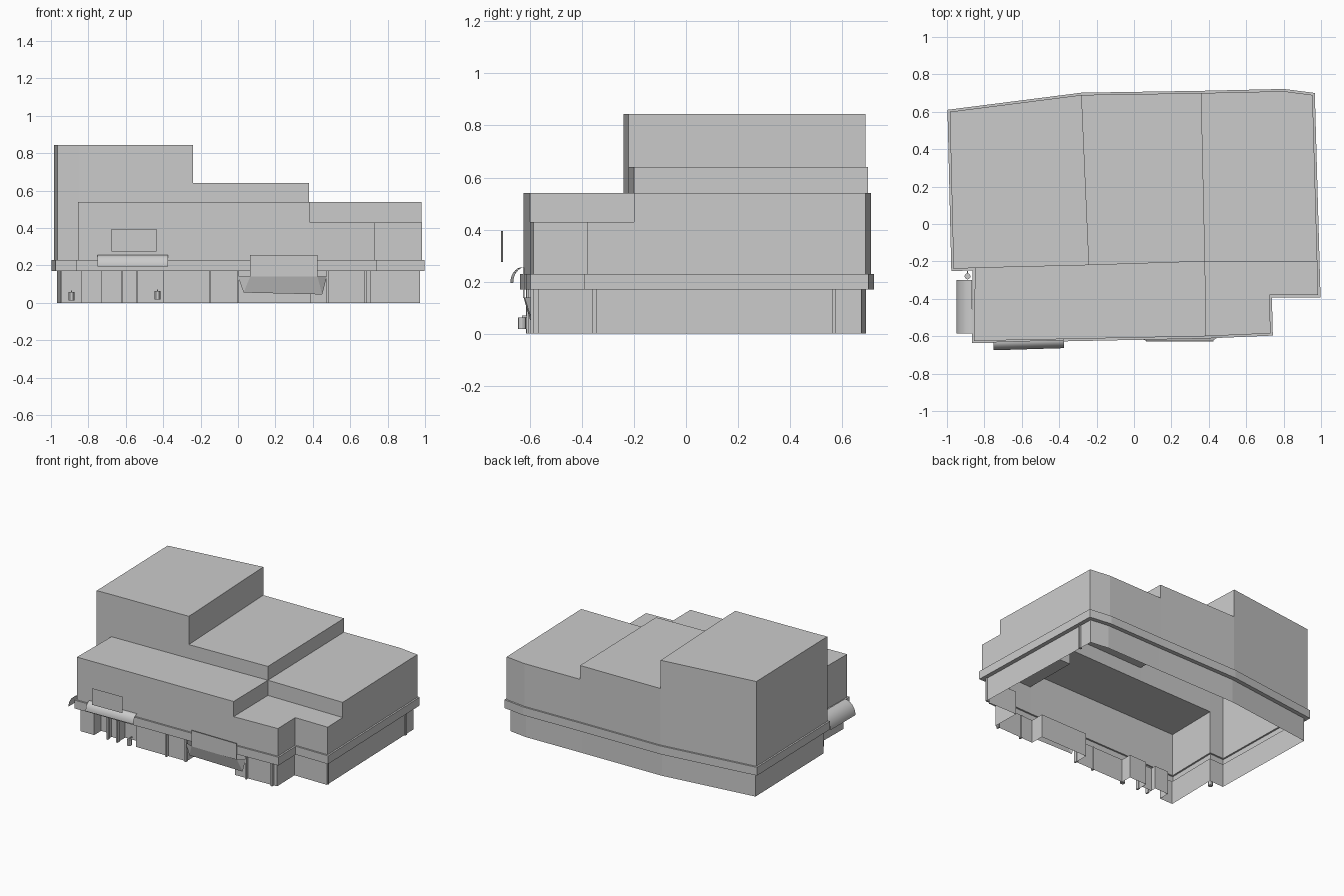
import bpy, bmesh, math
from mathutils import Vector

cube = bpy.data.objects.get("Cube")
if cube:
    bpy.data.objects.remove(cube, do_unlink=True)

grey = bpy.data.materials.new("plain grey")
grey.use_nodes = True
colour = (0.6, 0.6, 0.6, 1)
grey.diffuse_color = colour
grey.node_tree.nodes["Principled BSDF"].inputs["Base Color"].default_value = colour


def build(name, polygons, smooth=False):
    """Object from polygons given as lists of points, welded together."""
    bm = bmesh.new()
    for poly in polygons:
        bm.faces.new([bm.verts.new(p) for p in poly])
    bmesh.ops.remove_doubles(bm, verts=bm.verts, dist=0.0005)
    mesh = bpy.data.meshes.new(name)
    bm.to_mesh(mesh)
    bm.free()
    mesh.materials.append(grey)
    obj = bpy.data.objects.new(name, mesh)
    bpy.context.collection.objects.link(obj)
    for face in mesh.polygons:
        face.use_smooth = smooth
    return obj


def wall(p, q, low, high):
    return [(*p, low), (*q, low), (*q, high), (*p, high)]


def roof(points, z):
    return [(*p, z) for p in points]


def box(x0, x1, y0, y1, z0, z1):
    a, b, c, d = (x0, y0), (x1, y0), (x1, y1), (x0, y1)
    sides = [wall(*e, z0, z1) for e in ((a, b), (b, c), (c, d), (d, a))]
    return sides + [roof((a, b, c, d), z1), roof((d, c, b, a), z0)]


def offset(points, dist):
    """Mitred offset of a counter-clockwise outline, outward when positive."""
    result = []
    for i, p in enumerate(points):
        p = Vector(p)
        a = (p - Vector(points[i - 1])).normalized()
        b = (Vector(points[(i + 1) % len(points)]) - p).normalized()
        na, nb = Vector((a.y, -a.x)), Vector((b.y, -b.x))
        result.append(tuple(p + (na + nb) * dist / (1 + na.dot(nb))))
    return result


# Plan corners
back_left, tall_front = (-0.985, 0.60), (-0.965, -0.24)
d_back, d_front = (-0.85, -0.235), (-0.855, -0.625)
e_front, e_right = (0.385, -0.60), (0.73, -0.585)
notch, notch_out = (0.725, -0.38), (0.985, -0.38)
c_front, c_back, c_bulge = (0.98, -0.20), (0.955, 0.69), (0.80, 0.71)
b_back, a_back = (0.36, 0.70), (-0.28, 0.69)
ab, bc = (-0.24, -0.22), (0.38, -0.20)
outline = [back_left, tall_front, d_back, d_front, e_front, e_right, notch,
           notch_out, c_front, c_back, c_bulge, b_back, a_back]
TALL, MID, LOW, PORCH = 0.845, 0.64, 0.54, 0.43
tops = [TALL, TALL, LOW, LOW, PORCH, PORCH, PORCH, PORCH, LOW, LOW, LOW, MID, TALL]
edges = list(zip(outline, outline[1:] + outline[:1]))

# Hollow upper storeys with stepped roofs
shell = [wall(p, q, 0.23, top) for (p, q), top in zip(edges, tops)]
shell += [
    wall(d_back, ab, LOW, TALL), wall(ab, bc, LOW, MID),
    wall(ab, a_back, MID, TALL), wall(bc, b_back, LOW, MID),
    wall(bc, c_front, PORCH, LOW), wall(e_front, bc, PORCH, LOW),
    roof([back_left, tall_front, d_back, ab, a_back], TALL),
    roof([ab, bc, b_back, a_back], MID),
    roof([bc, c_front, c_back, c_bulge, b_back], LOW),
    roof([d_front, e_front, bc, ab, d_back], LOW),
    roof([e_front, e_right, notch, notch_out, c_front, bc], PORCH),
]
build("upper_storeys", shell)

# Projecting band between the storeys
band_line, ground_line = offset(outline, 0.012), offset(outline, -0.018)
band = []
for i in range(len(outline)):
    j = (i + 1) % len(outline)
    band.append(wall(band_line[i], band_line[j], 0.17, 0.23))
    for inner, z in ((outline, 0.23), (ground_line, 0.17)):
        band.append([(*band_line[i], z), (*band_line[j], z), (*inner[j], z), (*inner[i], z)])
build("storey_band", band)

# Ground floor walls, with recessed openings along the front
FRONT = 3
ground = []
for i, p in enumerate(ground_line):
    q = ground_line[(i + 1) % len(ground_line)]
    if i != FRONT:
        ground.append(wall(p, q, 0, 0.17))
        continue
    p, q = Vector(p), Vector(q)

    def at(x, depth=0):
        point = p.lerp(q, (x - p.x) / (q.x - p.x))
        return (point.x, point.y + depth)

    stops = [p.x, -0.73, -0.62, -0.54, -0.40, 0.0, q.x]
    depths = [0, 0.08, 0.04, 0.08, 0, 0.10]
    for k, depth in enumerate(depths):
        a, b = stops[k], stops[k + 1]
        ground.append(wall(at(a, depth), at(b, depth), 0, 0.17))
        if depth:
            ground.append(wall(at(a), at(a, depth), 0, 0.17))
            ground.append(wall(at(b, depth), at(b), 0, 0.17))
            ground.append(roof([at(a), at(b), at(b, depth), at(a, depth)], 0.169))
build("ground_floor_walls", ground)

# Pilasters on the front and the left side
for x, y in ((-0.62, -0.60), (-0.54, -0.60), (-0.15, -0.597), (0.0, -0.59),
             (0.48, -0.582), (0.68, -0.573)):
    build("front_pilaster", box(x - 0.006, x + 0.006, y - 0.015, y + 0.01, 0, 0.17))
for y, x in ((-0.35, 0.96), (0.57, 0.938)):
    build("side_pilaster", box(x - 0.01, x + 0.012, y - 0.007, y + 0.007, 0, 0.17))


def awning(name, place, start, end, reach, low, high):
    """Curved sheet falling away from a wall."""
    steps = 8
    curve = []
    for i in range(steps + 1):
        t = i / steps * math.pi / 2
        curve.append((reach * math.sin(t), low + (high - low) * math.cos(t)))
    sheet = []
    for (r0, z0), (r1, z1) in zip(curve, curve[1:]):
        sheet.append([place(start, r0, z0), place(end, r0, z0),
                      place(end, r1, z1), place(start, r1, z1)])
    build(name, sheet, smooth=True)


awning("entrance_awning", lambda s, r, z: (s, -0.63 + 0.03 * (s + 0.75) - r, z),
       -0.75, -0.375, 0.045, 0.195, 0.255)
awning("side_awning", lambda s, r, z: (-0.865 - r, s, z),
       -0.30, -0.585, 0.085, 0.14, 0.235)

# Flat sign above the entrance and board over the shop bay
build("entrance_sign", [wall((-0.675, -0.71), (-0.435, -0.703), 0.275, 0.395)])
build("bay_board", box(0.065, 0.425, -0.627, -0.621, 0.14, 0.255))
build("bay_hood", [
    [(0.0, -0.60, 0.14), (0.065, -0.624, 0.14), (0.03, -0.60, 0.055)],
    [(0.065, -0.624, 0.14), (0.425, -0.621, 0.14), (0.45, -0.59, 0.045), (0.03, -0.60, 0.055)],
    [(0.425, -0.621, 0.14), (0.475, -0.59, 0.14), (0.45, -0.59, 0.045)],
])

# Small wall lamps
for name, x, y, z in (("entrance_lamp", -0.43, -0.63, 0.04), ("side_lamp", -0.89, -0.28, 0.035)):
    bpy.ops.mesh.primitive_cylinder_add(vertices=12, radius=0.016, depth=0.045, location=(x, y, z))
    lamp = bpy.context.object
    lamp.name = name
    lamp.data.materials.append(grey)
    bpy.ops.object.shade_smooth_by_angle()
    build(name + "_bracket", box(x - 0.003, x + 0.003, y, y + 0.03, z + 0.02, z + 0.03))
